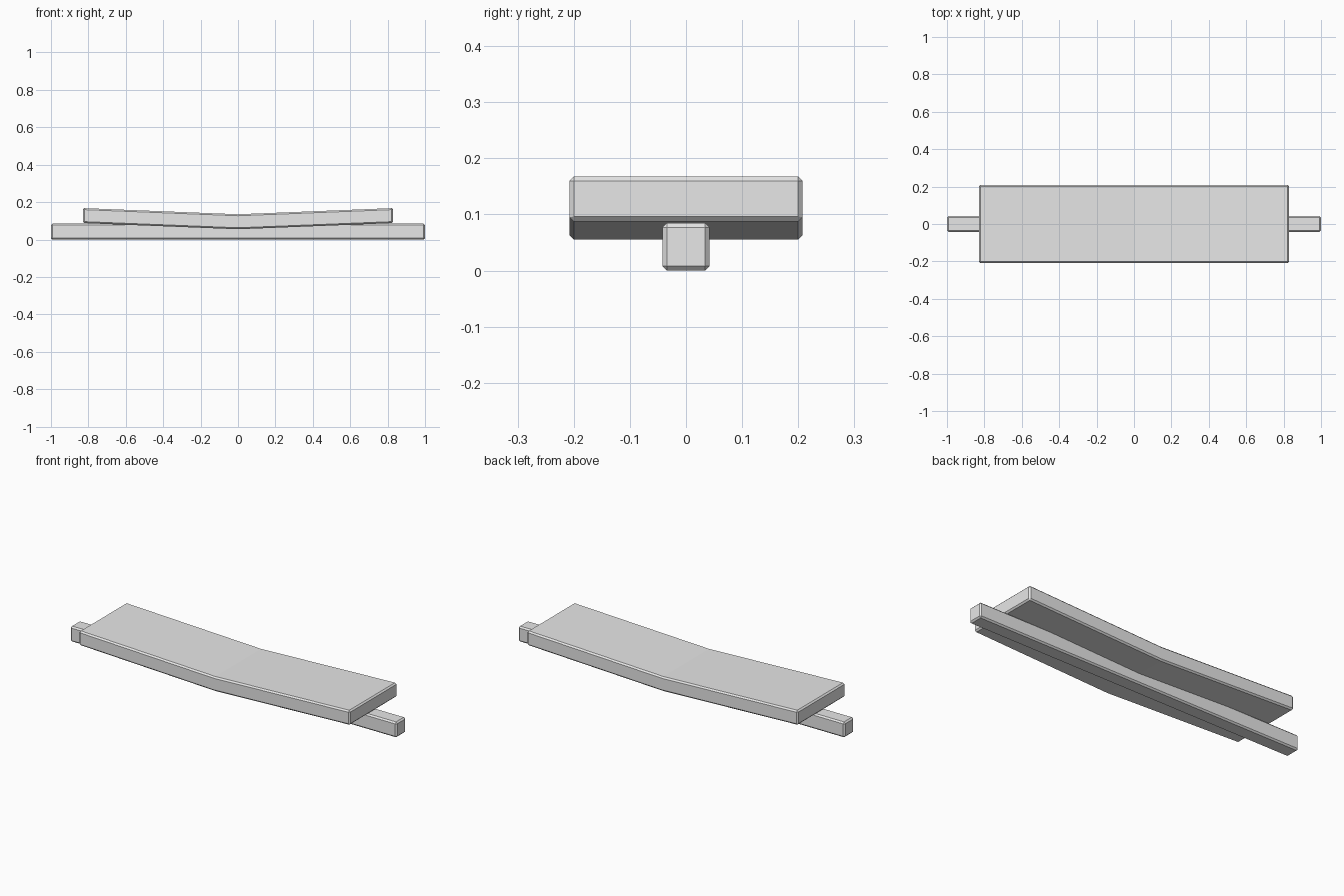
import bpy
import bmesh

cube = bpy.data.objects.get("Cube")
if cube:
    bpy.data.objects.remove(cube, do_unlink=True)

grey = bpy.data.materials.new("light grey")
grey.use_nodes = True
colour = (0.8, 0.8, 0.8, 1.0)
grey.diffuse_color = colour
grey.node_tree.nodes["Principled BSDF"].inputs["Base Color"].default_value = colour


def bar(name, half_length, half_width, thickness, mid_z, end_z, chamfer):
    """Chamfered bar along x, with its underside at mid_z in the middle and end_z at the ends."""
    line = [(-half_length, end_z), (half_length, end_z)]
    if mid_z != end_z:
        line.insert(1, (0, mid_z))
    outline = line + [(x, z + thickness) for x, z in reversed(line)]

    bm = bmesh.new()
    front = [bm.verts.new((x, -half_width, z)) for x, z in outline]
    back = [bm.verts.new((x, half_width, z)) for x, z in outline]
    bm.faces.new(front)
    bm.faces.new(back[::-1])
    for i in range(len(outline)):
        j = (i + 1) % len(outline)
        bm.faces.new((front[j], front[i], back[i], back[j]))
    bmesh.ops.recalc_face_normals(bm, faces=bm.faces)

    # Chamfer the sharp edges, leaving the shallow middle fold crisp
    sharp = [e for e in bm.edges if e.calc_face_angle(0) > 0.5]
    bmesh.ops.bevel(bm, geom=sharp, offset=chamfer, segments=1,
                    affect='EDGES', profile=0.5)

    mesh = bpy.data.meshes.new(name)
    bm.to_mesh(mesh)
    bm.free()
    mesh.materials.append(grey)
    obj = bpy.data.objects.new(name, mesh)
    bpy.context.collection.objects.link(obj)
    return obj


# Straight narrow beam underneath
bar("support_beam", 1.0, 0.042, 0.085, 0.0, 0.0, 0.008)

# Wide plank, sagging to a fold in the middle
bar("sagging_plank", 0.83, 0.208, 0.08, 0.055, 0.088, 0.008)
